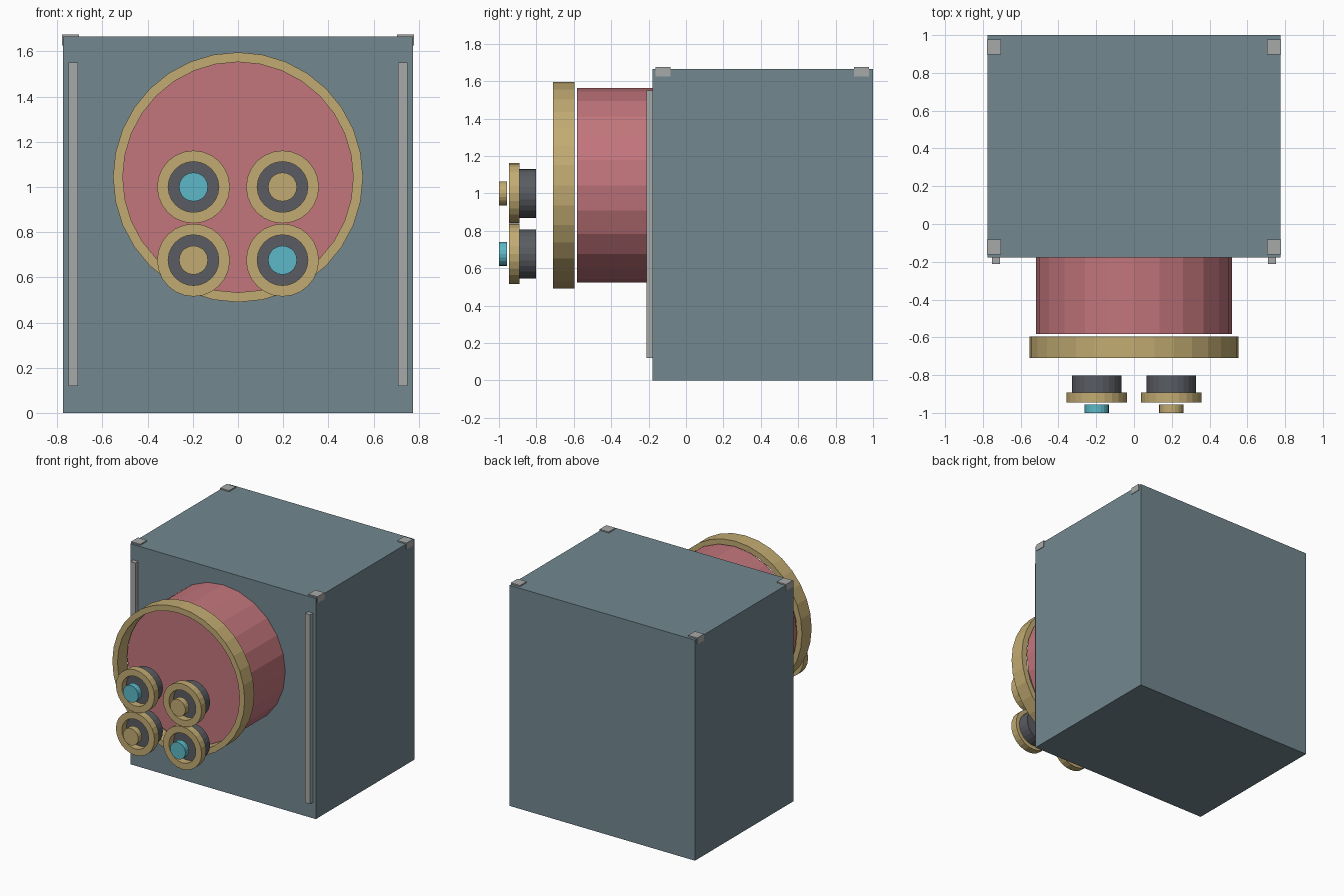
import bpy
import bmesh
from math import cos, sin, tau

cube = bpy.data.objects.get("Cube")
if cube:
    bpy.data.objects.remove(cube, do_unlink=True)


def material(name, rgb):
    m = bpy.data.materials.new(name)
    m.use_nodes = True
    m.diffuse_color = (*rgb, 1)
    bsdf = next(n for n in m.node_tree.nodes if n.type == "BSDF_PRINCIPLED")
    bsdf.inputs["Base Color"].default_value = (*rgb, 1)
    return m


SLATE = material("slate blue", (0.17, 0.245, 0.28))
ROSE = material("rose", (0.54, 0.18, 0.2))
GOLD = material("brass", (0.54, 0.41, 0.17))
DARK = material("charcoal", (0.1, 0.107, 0.122))
CYAN = material("cyan", (0.107, 0.48, 0.57))
GREY = material("light grey", (0.39, 0.4, 0.4))


def finish(name, bm, mat):
    bmesh.ops.recalc_face_normals(bm, faces=bm.faces)
    mesh = bpy.data.meshes.new(name)
    bm.to_mesh(mesh)
    bm.free()
    mesh.materials.append(mat)
    ob = bpy.data.objects.new(name, mesh)
    bpy.context.collection.objects.link(ob)


def box(name, mat, low, high):
    bm = bmesh.new()
    bmesh.ops.create_cube(bm, size=1)
    for v in bm.verts:
        v.co = [(a + b) / 2 + c * (b - a) for a, b, c in zip(low, high, v.co)]
    finish(name, bm, mat)


def disc(name, mat, x, z, front, back, radius, hole=0, sides=24):
    """Cylinder along y, or a ring with a square section if it has a hole."""
    bm = bmesh.new()

    def loop(r, y):
        return [bm.verts.new((x + r * sin(tau * i / sides), y, z + r * cos(tau * i / sides)))
                for i in range(sides)]

    loops = [loop(radius, front), loop(radius, back)]
    if hole:
        loops += [loop(hole, back), loop(hole, front), loops[0]]
    else:
        for cap in loops:
            bm.faces.new(cap)
    for a, b in zip(loops, loops[1:]):
        for i in range(sides):
            j = (i + 1) % sides
            bm.faces.new((a[i], a[j], b[j], b[i]))
    finish(name, bm, mat)


# Cabinet
box("cabinet", SLATE, (-0.775, -0.178, 0), (0.775, 1, 1.666))

# Front strips and top corner clips
for side, s in (("right", -1), ("left", 1)):
    x = s * 0.73
    box(side + "_front_strip", GREY, (x - 0.021, -0.212, 0.12), (x + 0.021, -0.17, 1.55))
    x = s * 0.741
    for end, y in (("front", -0.122), ("back", 0.938)):
        box(f"{side}_{end}_corner_clip", GREY,
            (x - 0.038, y - 0.04, 1.625), (x + 0.038, y + 0.04, 1.675))

# Large drum and its rim
disc("drum", ROSE, 0, 1.043, -0.582, -0.17, 0.52)
disc("drum_rim", GOLD, 0, 1.043, -0.71, -0.595, 0.553, 0.51, 32)

# Four knobs with alternating cap colours
for row, z in (("upper", 1.0), ("lower", 0.676)):
    for side, x in (("right", -0.197), ("left", 0.197)):
        name = f"{row}_{side}_knob"
        accent = (row == "upper") == (side == "right")
        disc(name + "_base", DARK, x, z, -0.891, -0.802, 0.131)
        disc(name + "_ring", GOLD, x, z, -0.946, -0.891, 0.161, 0.112)
        disc(name + "_cap", CYAN if accent else GOLD, x, z, -1, -0.956, 0.064, sides=20)
